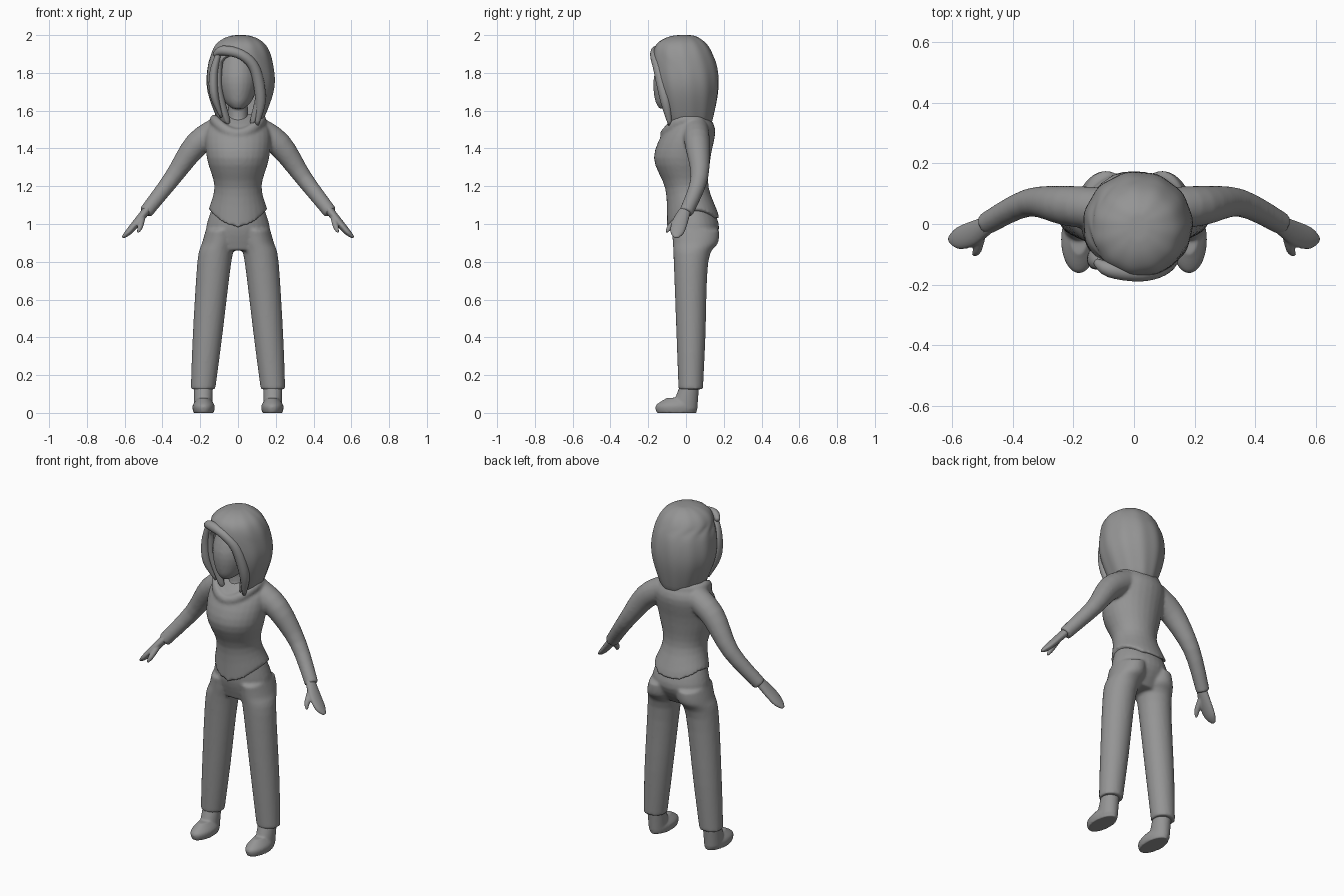
import bpy, bmesh, math
from mathutils import Vector

cube = bpy.data.objects.get("Cube")
if cube:
    bpy.data.objects.remove(cube)

shade = (0.3, 0.3, 0.3, 1)
grey = bpy.data.materials.new("plain grey")
grey.use_nodes = True
grey.diffuse_color = shade
grey.node_tree.nodes["Principled BSDF"].inputs["Base Color"].default_value = shade

SIDES = 28
HAIR_STEPS = 56


def circle(count):
    """Cosine and sine of evenly spaced directions."""
    angles = [math.tau * i / count for i in range(count)]
    return [(math.cos(angle), math.sin(angle)) for angle in angles]


def refine(keys, steps=4):
    """Smooth curve through a few key rows of numbers."""
    keys = [Vector(key) for key in keys]
    padded = [keys[0]] + keys + [keys[-1]]
    rows = []
    for before, start, end, after in zip(padded, padded[1:], padded[2:], padded[3:]):
        for step in range(steps):
            t = step / steps
            bend = (end - before) * (1 - t) - (after - start) * t
            ease = t * t * (3 - t - t)
            rows.append(start.lerp(end, ease) + bend * (t * (1 - t) / 2))
    return rows + [keys[-1]]


def skin(mesh, loops, closed=False):
    """Bridge rings of points; cap the ends unless the rings form a loop."""
    rings = [[mesh.verts.new(point) for point in loop] for loop in loops]
    pairs = list(zip(rings, rings[1:]))
    if closed:
        pairs.append((rings[-1], rings[0]))
    else:
        mesh.faces.new(rings[0])
        mesh.faces.new(rings[-1])
    for lower, upper in pairs:
        for i in range(SIDES):
            mesh.faces.new((lower[i - 1], lower[i], upper[i], upper[i - 1]))


def stack(mesh, keys, side=1, front_dip=0, back_dip=0):
    """Level rings: height, centre x, half width, front y, back y."""
    rows = refine(keys)
    loops = []
    for index, (z, centre, half_width, front, back) in enumerate(rows):
        fade = (1 - index / len(rows)) ** 8
        middle, half_depth = (front + back) / 2, (back - front) / 2
        loop = []
        for c, s in circle(SIDES):
            dip = (back_dip if s > 0 else front_dip) * fade * s * s
            loop.append((side * (centre + half_width * c), middle + half_depth * s, z - dip))
        loops.append(loop)
    skin(mesh, loops)


def tube(mesh, path, side=1, closed=False):
    """Rings square to a path: x, y, z, radius, and an optional thinner radius."""
    rows = path if closed else refine(path)
    points = [Vector(row[:3]) for row in rows]
    upright = Vector((0, 0, 1)) if closed else Vector((0, 1, 0))
    loops = []
    for i, row in enumerate(rows):
        following = points[(i + 1) % len(points)] if closed else points[min(i + 1, len(points) - 1)]
        previous = points[i - 1] if closed or i else points[0]
        along = (following - previous).normalized()
        wide = (upright - along * upright.dot(along)).normalized() * row[3]
        thin = along.cross(wide).normalized() * row[-1]
        loop = [points[i] + wide * c + thin * s for c, s in circle(SIDES)]
        loops.append([(point.x * side, point.y, point.z) for point in loop])
    skin(mesh, loops, closed)


def part(name, mesh, voxel=0):
    """Finish a part; a voxel size fuses its pieces into one soft skin."""
    bmesh.ops.recalc_face_normals(mesh, faces=mesh.faces)
    data = bpy.data.meshes.new(name)
    mesh.to_mesh(data)
    mesh.free()
    data.materials.append(grey)
    data.polygons.foreach_set("use_smooth", [True] * len(data.polygons))
    item = bpy.data.objects.new(name, data)
    bpy.context.collection.objects.link(item)
    if voxel:
        fuse = item.modifiers.new("fuse", "REMESH")
        fuse.mode, fuse.voxel_size, fuse.use_smooth_shade = "VOXEL", voxel, True
        soften = item.modifiers.new("soften", "SMOOTH")
        soften.factor, soften.iterations = 0.5, 4
    return item


# Sweater: torso with a dipped hem, draped cowl collar and sleeves
sweater = bmesh.new()
stack(sweater, [(1.08, 0, .155, -.1, .18), (1.2, 0, .125, -.11, .12), (1.35, 0, .165, -.17, .13),
                (1.5, 0, .17, -.11, .155), (1.58, 0, .1, -.01, .11)],
      front_dip=.1, back_dip=.06)
cowl = []
for c, s in circle(SIDES):
    drape, reach = (.075, .122) if s < 0 else (0, .1)
    cowl.append((.125 * c, .01 + reach * s, 1.55 - drape * s * s, .03, .025))
tube(sweater, cowl, closed=True)
for side in (1, -1):
    tube(sweater, [(.1, .05, 1.5, .07), (.22, .06, 1.42, .066), (.35, .07, 1.24, .046),
                   (.49, 0, 1.06, .037)], side)
part("sweater", sweater, .009)

# Trousers: hips and two tapering legs
trousers = bmesh.new()
stack(trousers, [(1.08, 0, .14, -.08, .145), (.97, 0, .17, -.08, .175), (.86, 0, .15, -.05, .11)])
for side in (1, -1):
    stack(trousers, [(.97, .09, .08, -.075, .175), (.9, .1, .09, -.07, .17), (.8, .125, .09, -.065, .118),
                     (.4, .162, .078, -.05, .103), (.125, .185, .065, -.04, .09)], side)
part("trousers", trousers, .009)

for side, label in ((1, "left"), (-1, "right")):
    # Shoe with its ankle
    shoe = bmesh.new()
    stack(shoe, [(.15, .184, .05, -.03, .07), (.02, .184, .05, -.08, .06)], side)
    stack(shoe, [(0, .182, .054, -.155, .055), (.04, .182, .058, -.16, .06),
                 (.08, .182, .03, -.1, .04)], side)
    part(label + "_shoe", shoe, .006)

    # Mitten hand with a separate thumb
    hand = bmesh.new()
    tube(hand, [(.47, .005, 1.09, .027, .023), (.53, -.03, 1.015, .041, .021),
                (.58, -.047, .957, .037, .017), (.612, -.05, .928, .012, .007)], side)
    tube(hand, [(.505, -.03, 1.04, .017), (.518, -.085, .985, .015), (.53, -.102, .955, .006)], side)
    part(label + "_hand", hand, .005)

# Head and neck
head = bmesh.new()
stack(head, [(1.61, 0, .03, -.14, -.06), (1.66, 0, .078, -.165, .05), (1.78, 0, .112, -.17, .12),
             (1.93, 0, .08, -.11, .09)])
stack(head, [(1.5, 0, .08, -.09, .1), (1.56, 0, .055, -.05, .08), (1.7, 0, .052, -.05, .07)])
part("head", head, .008)

# Hair shell, open in front of the face below the parting
hair = bmesh.new()
grid = []
for z, half_width, front, back in refine([(2, .03, -.05, .03), (1.985, .085, -.11, .07),
                                          (1.94, .14, -.165, .12), (1.84, .174, -.18, .164),
                                          (1.7, .176, -.17, .172), (1.52, .108, -.12, .135)], 3):
    below = max(0, 1.91 - z) * 10
    left, right = 36 * min(1, below), 40 * min(1, below * 3)
    line = []
    for i in range(HAIR_STEPS + 1):
        angle = math.radians(left + (360 - left - right) * i / HAIR_STEPS)
        strand = 1 + .012 * math.sin(11 * angle + 5 * z) * (0 < i < HAIR_STEPS)
        x = .013 + half_width * strand * math.sin(angle)
        y = (front + back) / 2 - (back - front) / 2 * strand * math.cos(angle)
        line.append(hair.verts.new((x, y, z)))
    grid.append(line)
hair.faces.new(grid[0][:HAIR_STEPS])
for upper, lower in zip(grid, grid[1:]):
    for i in range(HAIR_STEPS):
        hair.faces.new((upper[i], lower[i], lower[i + 1], upper[i + 1]))
bmesh.ops.remove_doubles(hair, verts=hair.verts, dist=.0005)
shell = part("hair", hair)
thickness = shell.modifiers.new("thickness", "SOLIDIFY")
thickness.thickness, thickness.offset = .035, -1
rounding = shell.modifiers.new("rounding", "SUBSURF")
rounding.levels = rounding.render_levels = 1

# Swept fringe and side lock framing the face
locks = {
    "fringe_lock": [(-.125, -.125, 1.895, .012), (-.08, -.15, 1.918, .026), (.02, -.164, 1.895, .026),
                    (.09, -.145, 1.82, .028), (.12, -.11, 1.66, .028), (.1, -.085, 1.525, .01)],
    "side_lock": [(-.1, -.14, 1.915, .012), (-.128, -.12, 1.8, .03, .023),
                  (-.125, -.11, 1.68, .032, .023), (-.088, -.085, 1.565, .007)]}
for name, path in locks.items():
    path = [row if len(row) > 4 else row + row[3:] for row in path]
    lock = bmesh.new()
    tube(lock, path)
    part(name, lock)
